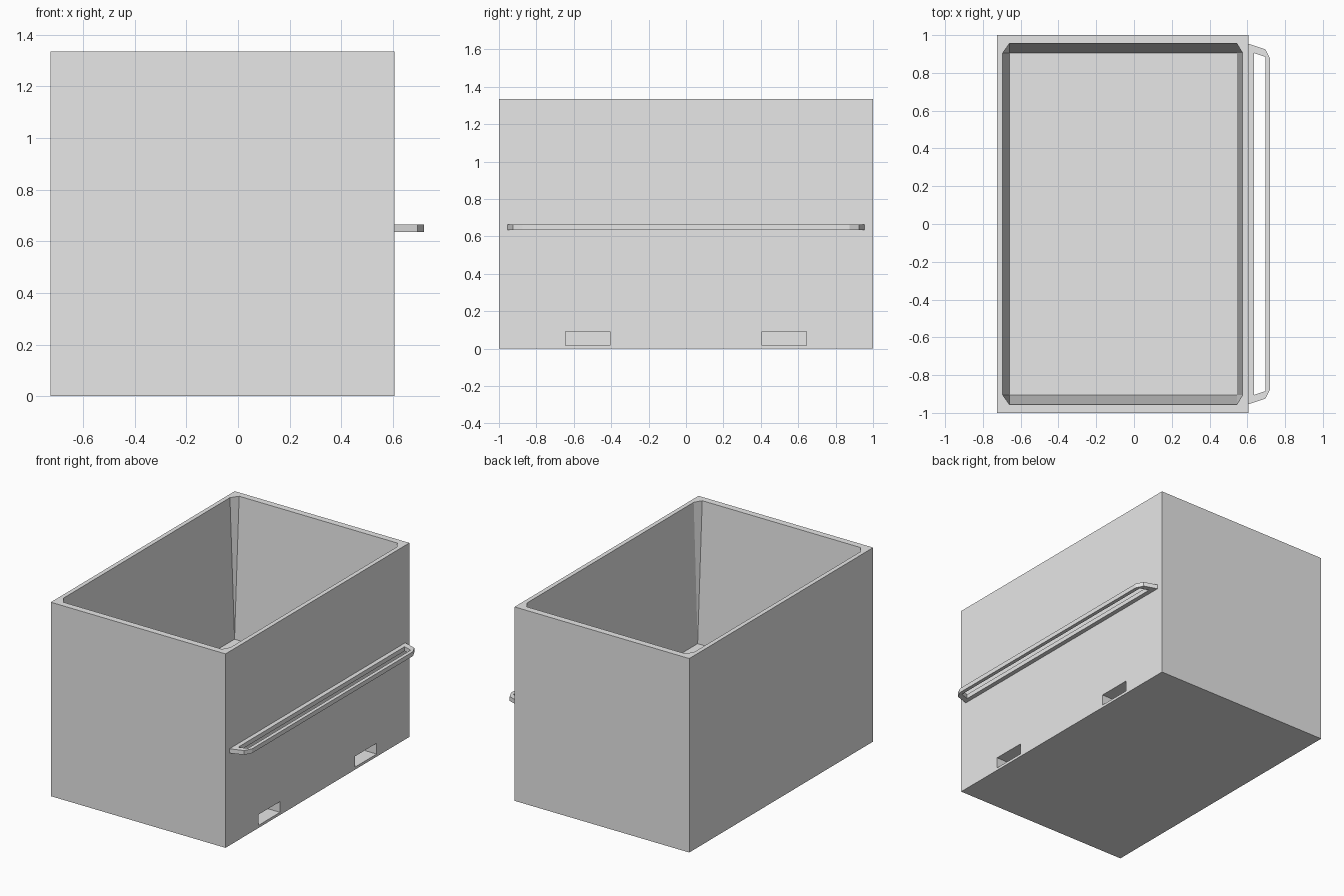
import bpy, bmesh

if "Cube" in bpy.data.objects:
    bpy.data.objects.remove(bpy.data.objects["Cube"], do_unlink=True)

grey = bpy.data.materials.new("plain grey")
grey.use_nodes = True
grey.diffuse_color = (0.8, 0.8, 0.8, 1)
grey.node_tree.nodes["Principled BSDF"].inputs["Base Color"].default_value = (0.8, 0.8, 0.8, 1)


def finish(name, bm):
    bmesh.ops.recalc_face_normals(bm, faces=bm.faces)
    mesh = bpy.data.meshes.new(name)
    bm.to_mesh(mesh)
    bm.free()
    mesh.materials.append(grey)
    obj = bpy.data.objects.new(name, mesh)
    bpy.context.collection.objects.link(obj)
    return obj


def ring(bm, points, z):
    return [bm.verts.new((x, y, z)) for x, y in points]


def band(bm, a, b):
    for i in range(len(a)):
        j = (i + 1) % len(a)
        bm.faces.new((a[i], a[j], b[j], b[i]))


def rect(x0, x1, y):
    return [(x0, -y), (x1, -y), (x1, y), (x0, y)]


# Open bin: box outside, tapered cavity with corner facets inside
HEIGHT, FLOOR = 1.335, 0.37
outer = rect(-0.725, 0.605, 1.0)
mouth = rect(-0.695, 0.575, 0.955)
floor = rect(-0.66, 0.545, 0.905)
bm = bmesh.new()
base, rim = ring(bm, outer, 0), ring(bm, outer, HEIGHT)
bm.faces.new(base)
band(bm, base, rim)
well = ring(bm, floor, FLOOR)
bm.faces.new(well)
lip = []
for i in range(4):
    pair = [(mouth[i][0], floor[i][1]), (floor[i][0], mouth[i][1])]
    lip.append(ring(bm, pair if i % 2 == 0 else pair[::-1], HEIGHT))
for i in range(4):
    j = (i + 1) % 4
    bm.faces.new((rim[i], lip[i][0], lip[i][1]))
    bm.faces.new((rim[i], rim[j], lip[j][0], lip[i][1]))
    bm.faces.new((lip[i][0], lip[i][1], well[i]))
    bm.faces.new((lip[i][1], lip[j][0], well[j], well[i]))
bin_body = finish("bin_body", bm)

# Two blind lifting slots low in the left side
for side in (-1, 1):
    bm = bmesh.new()
    slot = [(x, side * 0.525 + y) for x, y in rect(-0.5, 0.7, 0.118)]
    low, high = ring(bm, slot, 0.018), ring(bm, slot, 0.092)
    bm.faces.new(low)
    bm.faces.new(high)
    band(bm, low, high)
    cutter = finish("slot_cutter", bm)
    cutter.hide_render = True
    cut = bin_body.modifiers.new("slot", "BOOLEAN")
    cut.operation, cut.solver, cut.object = "DIFFERENCE", "EXACT", cutter
    bpy.context.view_layer.update()
    result = bpy.data.meshes.new_from_object(
        bin_body.evaluated_get(bpy.context.evaluated_depsgraph_get()))
    bin_body.modifiers.clear()
    bin_body.data = result
    bpy.data.objects.remove(cutter, do_unlink=True)

# Flat handle loop along the left side
half_out = [(0.605, 0.955), (0.695, 0.925), (0.72, 0.875)]
half_in = [(0.635, 0.905), (0.695, 0.885), (0.695, 0.87)]
bm = bmesh.new()
loops = []
for half in (half_out, half_in):
    path = half + [(x, -y) for x, y in reversed(half)]
    loops.append((ring(bm, path, 0.635), ring(bm, path, 0.665)))
(out_low, out_high), (in_low, in_high) = loops
band(bm, out_low, out_high)
band(bm, in_low, in_high)
band(bm, out_low, in_low)
band(bm, out_high, in_high)
finish("side_handle", bm)
